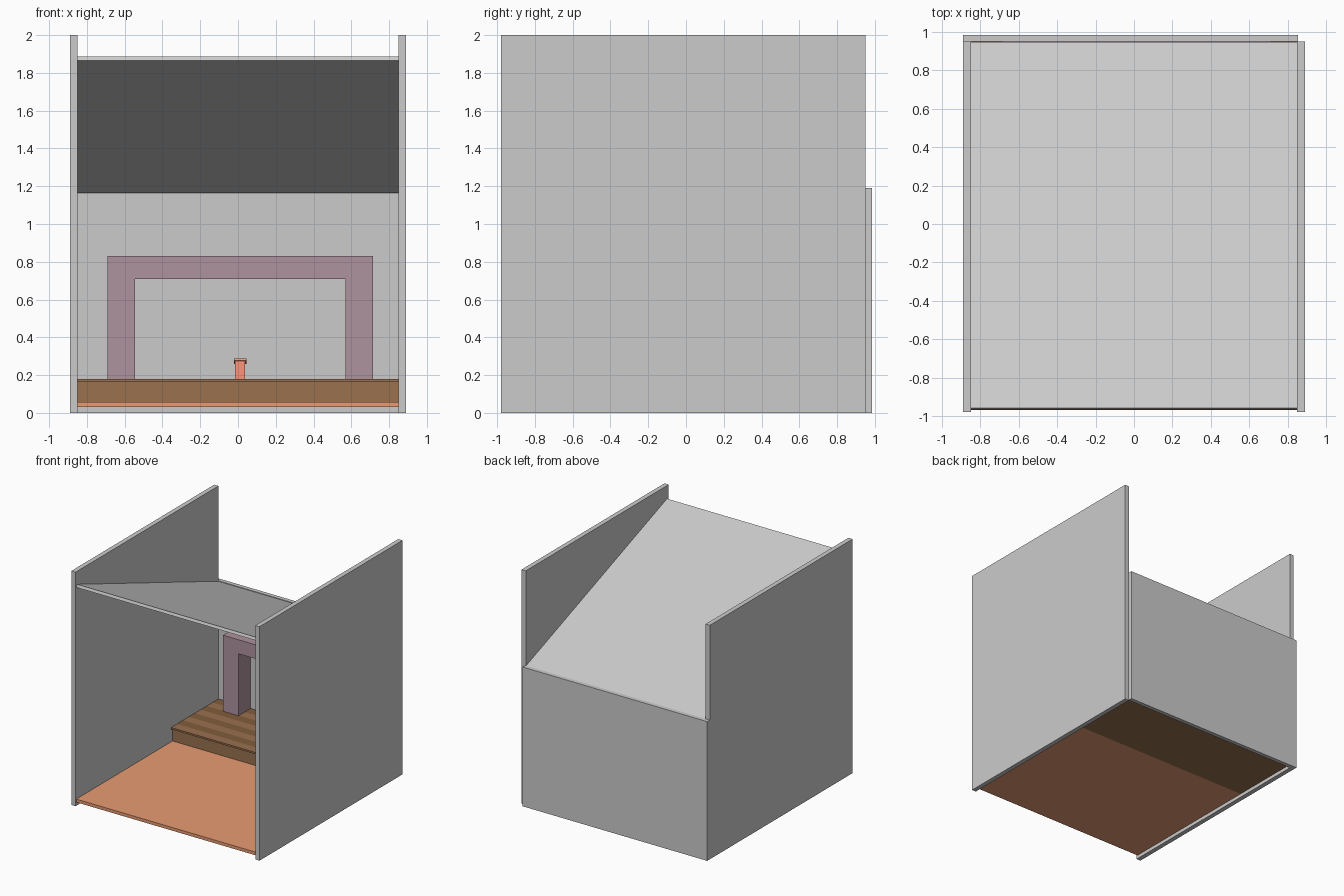
import bpy

if "Cube" in bpy.data.objects:
    bpy.data.objects.remove(bpy.data.objects["Cube"])


def material(name, rgb):
    m = bpy.data.materials.new(name)
    m.diffuse_color = (*rgb, 1)
    m.use_nodes = True
    m.node_tree.nodes["Principled BSDF"].inputs["Base Color"].default_value = m.diffuse_color
    return m


def prism(name, profile, lo, hi, axis="x", mat=None):
    """Extrude a closed profile along x (profile is y,z) or y (profile is x,z)."""
    n = len(profile)
    place = (lambda a, b, d: (d, a, b)) if axis == "x" else (lambda a, b, d: (a, d, b))
    verts = [place(a, b, d) for d in (lo, hi) for a, b in profile]
    faces = [tuple(reversed(range(n))), tuple(range(n, 2 * n))]
    faces += [(i, (i + 1) % n, n + (i + 1) % n, n + i) for i in range(n)]
    if axis == "y":
        faces = [tuple(reversed(f)) for f in faces]
    mesh = bpy.data.meshes.new(name)
    mesh.from_pydata(verts, [], faces)
    ob = bpy.data.objects.new(name, mesh)
    bpy.context.collection.objects.link(ob)
    if mat:
        mesh.materials.append(mat)
    return ob


def box(name, x, y, z, mat=None):
    return prism(name, [(y[0], z[0]), (y[1], z[0]), (y[1], z[1]), (y[0], z[1])], *x, mat=mat)


terracotta = material("terracotta", (0.80, 0.33, 0.17))
wood = material("wood", (0.32, 0.165, 0.078))
dark_wood = material("dark_wood", (0.22, 0.11, 0.045))
mauve = material("mauve", (0.42, 0.29, 0.34))
coral = material("coral", (1.0, 0.30, 0.20))

# Shell: side walls, low back wall, sloping roof
box("left_wall", (-0.89, -0.85), (-0.98, 0.95), (0, 2))
box("right_wall", (0.85, 0.89), (-0.98, 0.95), (0, 2))
box("back_wall", (-0.89, 0.855), (0.95, 0.985), (0, 1.19))
prism("roof", [(-0.967, 1.865), (0.939, 1.163), (0.948, 1.186), (-0.958, 1.888)], -0.85, 0.85)

# Floor and raised stage
box("floor", (-0.85, 0.85), (-0.97, 0.33), (0.03, 0.057), terracotta)
box("stage_base", (-0.85, 0.85), (0.33, 0.95), (0.03, 0.165), wood)

# Stage boards with a small front overhang
boards = 8
start, width = 0.31, 0.64 / boards
for i in range(boards):
    y = start + i * width
    box(f"stage_board_{i + 1}", (-0.85, 0.85), (y, y + width), (0.165, 0.18),
        dark_wood if i % 2 else wood)

# Portal frame against the back wall
prism("portal_frame", [(-0.69, 0.18), (-0.545, 0.18), (-0.545, 0.71), (0.57, 0.71),
                       (0.57, 0.18), (0.715, 0.18), (0.715, 0.83), (-0.69, 0.83)],
      0.785, 0.95, "y", mauve)

# Lectern: post with a top sloping down towards the speaker
prism("lectern_post", [(0.44, 0.18), (0.48, 0.18), (0.48, 0.262), (0.44, 0.275)],
      -0.015, 0.038, mat=coral)
prism("lectern_top", [(0.43, 0.277), (0.49, 0.259), (0.492, 0.267), (0.432, 0.287)],
      -0.022, 0.045, mat=coral)
